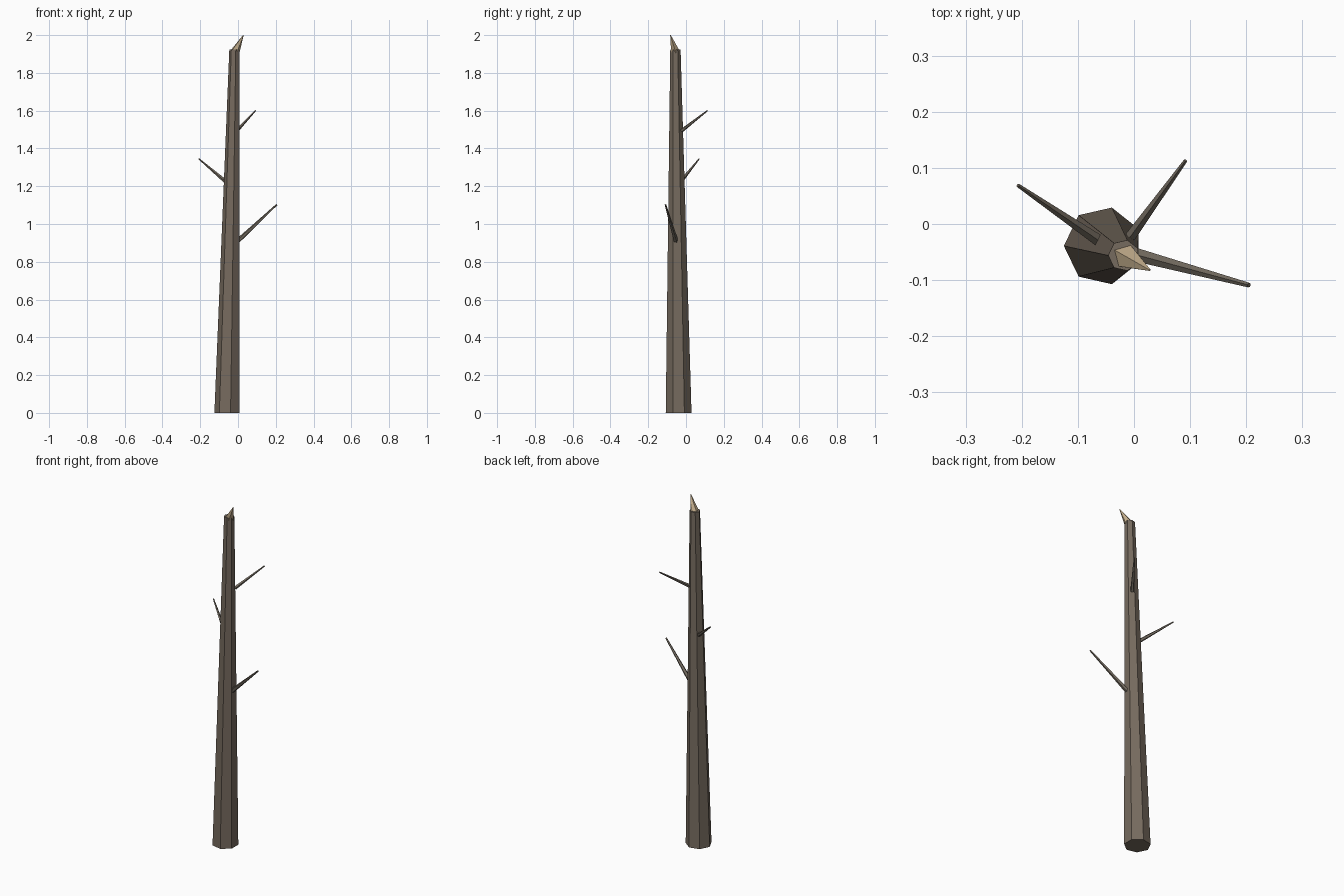
import bpy, bmesh, math
from mathutils import Vector, Matrix

if "Cube" in bpy.data.objects:
    bpy.data.objects.remove(bpy.data.objects["Cube"])


def material(name, color):
    m = bpy.data.materials.new(name)
    m.diffuse_color = (*color, 1)
    m.use_nodes = True
    m.node_tree.nodes["Principled BSDF"].inputs["Base Color"].default_value = m.diffuse_color
    return m


bark = material("bark", (0.18, 0.145, 0.112))
dead_wood = material("dead_wood", (0.17, 0.145, 0.115))
fresh_wood = material("fresh_wood", (0.52, 0.40, 0.25))


def finish(name, bm, mat):
    bmesh.ops.recalc_face_normals(bm, faces=bm.faces)
    mesh = bpy.data.meshes.new(name)
    bm.to_mesh(mesh)
    bm.free()
    mesh.materials.append(mat)
    ob = bpy.data.objects.new(name, mesh)
    bpy.context.collection.objects.link(ob)
    return ob


def limb(name, start, end, r1, r2, sides, mat):
    """Tapered flat-sided limb running from start to end."""
    a, b = Vector(start), Vector(end)
    d = b - a
    bm = bmesh.new()
    turn = d.to_track_quat('Z', 'Y').to_matrix().to_4x4()
    bmesh.ops.create_cone(bm, cap_ends=True, segments=sides, radius1=r1, radius2=r2,
                          depth=d.length, matrix=Matrix.Translation((a + b) / 2) @ turn)
    return finish(name, bm, mat)


# Leaning seven-sided trunk with level ends
SIDES = 7
bm = bmesh.new()
rings = []
for cx, cy, z, r in ((-0.055, -0.039, 0, 0.07), (-0.018, -0.056, 1.925, 0.028)):
    ring = []
    for i in range(SIDES):
        t = math.pi + i * math.tau / SIDES
        ring.append(bm.verts.new((cx + r * math.cos(t), cy + r * math.sin(t), z)))
    bm.faces.new(ring)
    rings.append(ring)
for i in range(SIDES):
    j = (i + 1) % SIDES
    bm.faces.new((rings[0][i], rings[0][j], rings[1][j], rings[1][i]))
finish("trunk", bm, bark)

# Broken splinter at the top
limb("splinter", (-0.016, -0.057, 1.912), (0.028, -0.082, 1.999), 0.025, 0.002, 5, fresh_wood)

# Three dead branch stubs
limb("branch_low", (-0.003, -0.053, 0.908), (0.205, -0.109, 1.102), 0.013, 0.0045, 5, dead_wood)
limb("branch_middle", (-0.062, -0.030, 1.222), (-0.207, 0.069, 1.345), 0.011, 0.0035, 5, dead_wood)
limb("branch_high", (-0.006, -0.022, 1.495), (0.092, 0.113, 1.600), 0.010, 0.0035, 5, dead_wood)
